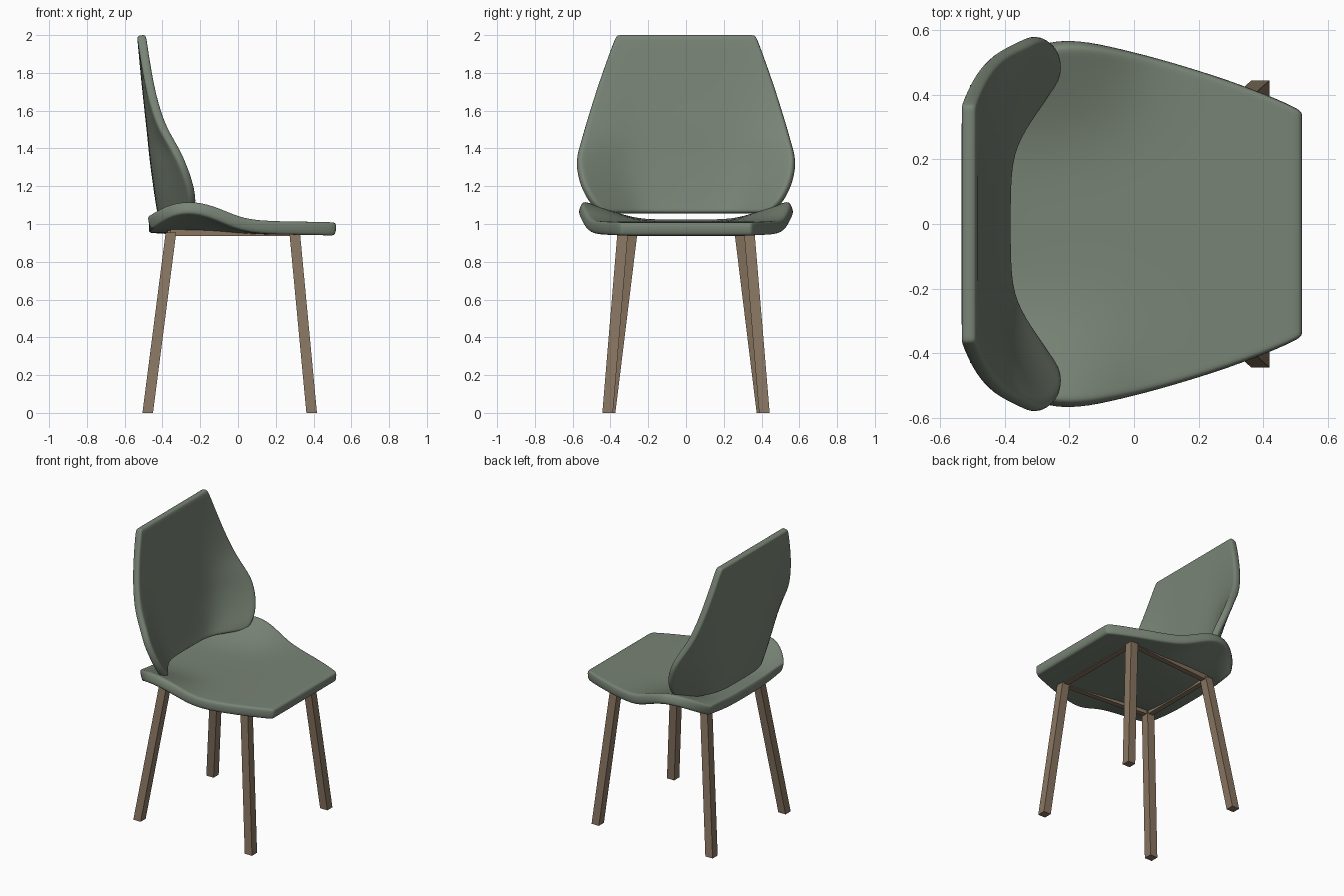
import bpy
from mathutils import Vector

if "Cube" in bpy.data.objects:
    bpy.data.objects.remove(bpy.data.objects["Cube"])


def material(name, color):
    m = bpy.data.materials.new(name)
    m.diffuse_color = color
    m.use_nodes = True
    m.node_tree.nodes["Principled BSDF"].inputs["Base Color"].default_value = m.diffuse_color
    return m


GREEN = material("sage_shell", (0.19, 0.23, 0.18, 1))
WOOD = material("wood", (0.25, 0.18, 0.12, 1))


def mesh_object(name, verts, faces, mat):
    me = bpy.data.meshes.new(name)
    me.from_pydata(verts, [], faces)
    me.materials.append(mat)
    ob = bpy.data.objects.new(name, me)
    bpy.context.collection.objects.link(ob)
    return ob


def shell(name, rows, place, thickness):
    """Grid of rows x columns, thickened and rounded."""
    half = [0.3, 0.55, 0.8, 0.95, 1.0]
    cols = [-t for t in reversed(half)] + [0.0] + half
    n = len(cols)
    verts = [place(r, t) for r in rows for t in cols]
    faces = [(i * n + j, i * n + j + 1, (i + 1) * n + j + 1, (i + 1) * n + j)
             for i in range(len(rows) - 1) for j in range(n - 1)]
    ob = mesh_object(name, verts, faces, GREEN)
    s = ob.modifiers.new("thickness", "SOLIDIFY")
    s.thickness, s.offset = thickness, 0
    ob.modifiers.new("round", "SUBSURF").levels = 2
    ob.modifiers["round"].render_levels = 2
    for p in ob.data.polygons:
        p.use_smooth = True
    return ob


def bend(t, start):
    """0 in the flat middle, rising to 1 at the side edge."""
    return max(0.0, (abs(t) - start) / (1 - start))


# Seat: x, half width, side lift, middle height
seat_rows = [
    (0.52, 0.345, 0.0, 0.972), (0.495, 0.365, 0.0, 0.975),
    (0.30, 0.445, 0.0, 0.978), (0.05, 0.52, 0.005, 0.978),
    (-0.07, 0.548, 0.06, 0.978), (-0.20, 0.572, 0.115, 0.978),
    (-0.33, 0.545, 0.11, 0.98), (-0.42, 0.47, 0.055, 0.985),
    (-0.455, 0.42, 0.025, 0.988), (-0.472, 0.395, 0.015, 0.99)]
shell("seat", seat_rows,
      lambda r, t: (r[0], r[1] * t, r[3] + r[2] * bend(t, 0.45)), 0.07)

# Backrest: z, half width, middle x, forward wing at the sides
back_rows = [
    (2.00, 0.365, -0.512, 0.0), (1.975, 0.38, -0.508, 0.0),
    (1.74, 0.465, -0.487, 0.015), (1.53, 0.53, -0.463, 0.05),
    (1.42, 0.56, -0.452, 0.11), (1.33, 0.585, -0.443, 0.15),
    (1.20, 0.555, -0.425, 0.18), (1.11, 0.50, -0.412, 0.18),
    (1.075, 0.465, -0.405, 0.16), (1.055, 0.44, -0.402, 0.14)]
shell("backrest", back_rows,
      lambda r, t: (r[2] + r[3] * bend(t, 0.5), r[1] * t, r[0]), 0.048)


def bar(name, a, b, w):
    """Square wooden bar from a to b; uprights keep level ends."""
    a, b = Vector(a), Vector(b)
    d = b - a
    if abs(d.z) > 0.5:
        u, v = Vector((w, 0, 0)), Vector((0, w, 0))
    else:
        u = d.cross(Vector((0, 0, 1))).normalized() * w
        v = Vector((0, 0, w))
    verts = [p + su * u + sv * v for p in (a, b)
             for su, sv in ((-1, -1), (1, -1), (1, 1), (-1, 1))]
    faces = [(3, 2, 1, 0), (4, 5, 6, 7)] + \
            [(i, (i + 1) % 4, (i + 1) % 4 + 4, i + 4) for i in range(4)]
    return mesh_object(name, verts, faces, WOOD)


# Splayed legs
tops = {}
for end, top, foot in (("knee", (0.30, 0.335), (0.39, 0.415)),
                       ("rear", (-0.355, 0.285), (-0.478, 0.402))):
    for side, s in (("left", 1), ("right", -1)):
        tops[end, side] = (top[0], top[1] * s, 0.955)
        bar(f"{end}_leg_{side}", (foot[0], foot[1] * s, 0),
            tops[end, side], 0.028)

# Frame rails under the seat
loop = [("knee", "left"), ("rear", "left"), ("rear", "right"), ("knee", "right")]
for i, k in enumerate(loop):
    bar(f"frame_rail_{i + 1}", tops[k], tops[loop[(i + 1) % 4]], 0.018)
